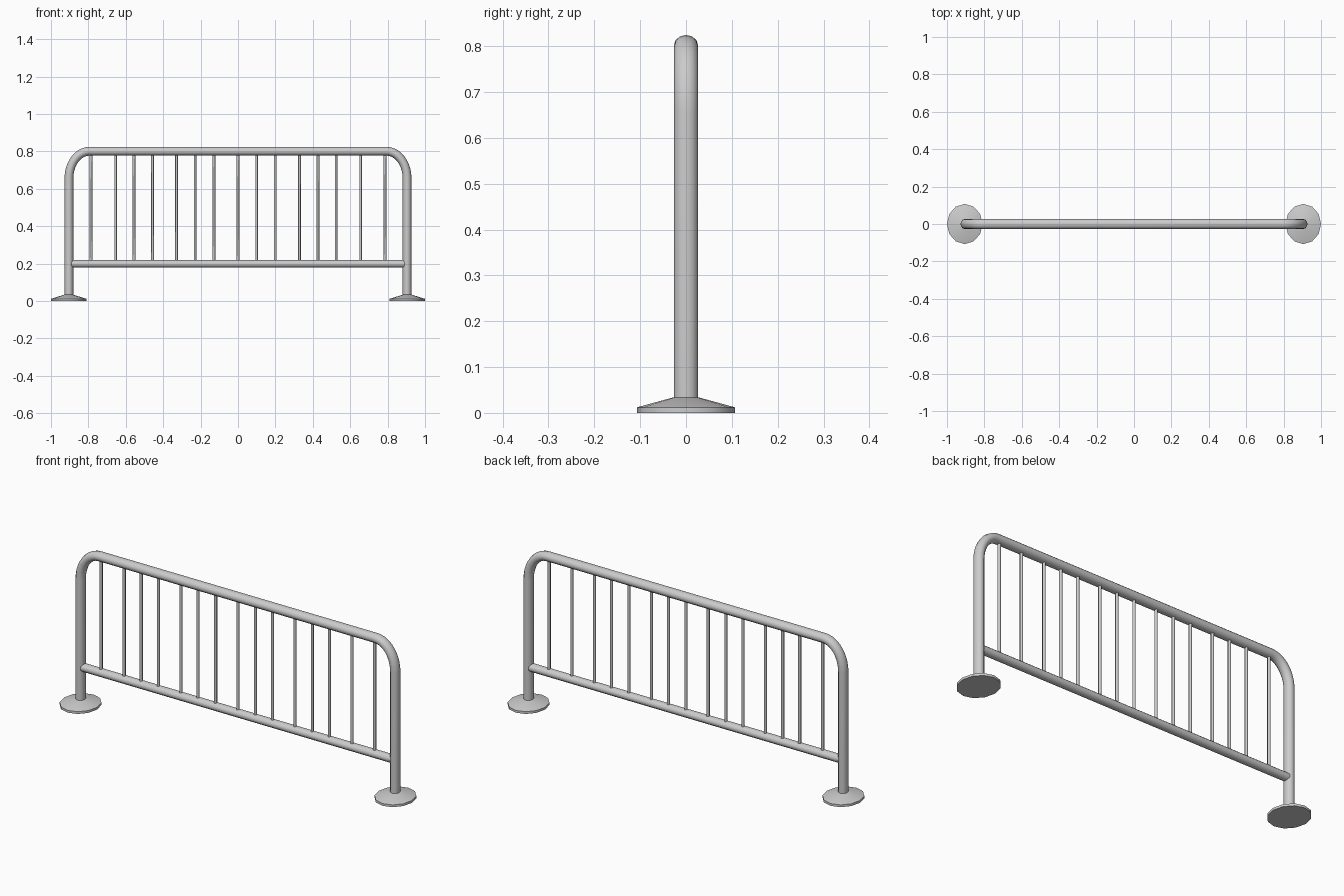
import bpy, bmesh, math

if "Cube" in bpy.data.objects:
    bpy.data.objects.remove(bpy.data.objects["Cube"])

DEPTH = 1.13          # all round parts are slightly deeper than wide
POST_X, TOP_Z = 0.904, 0.801


def finish(obj, angle=40):
    bpy.ops.object.select_all(action='DESELECT')
    obj.select_set(True)
    bpy.context.view_layer.objects.active = obj
    bpy.ops.object.shade_smooth_by_angle(angle=math.radians(angle))


def tube(name, points, radius, resolution):
    """Round capped tube following a polyline in the XZ plane."""
    cu = bpy.data.curves.new(name, 'CURVE')
    cu.dimensions = '3D'
    cu.bevel_depth = radius
    cu.bevel_resolution = resolution
    cu.use_fill_caps = True
    sp = cu.splines.new('POLY')
    sp.points.add(len(points) - 1)
    for p, (x, z) in zip(sp.points, points):
        p.co = (x, 0, z, 1)
    sp.use_smooth = True
    obj = bpy.data.objects.new(name, cu)
    obj.scale.y = DEPTH
    bpy.context.collection.objects.link(obj)
    return obj


def lathe(name, x, profile, sides):
    """Solid turned about a vertical axis from (radius, z) points."""
    bm = bmesh.new()
    rings = []
    for r, z in profile:
        rings.append([bm.verts.new((r * math.cos(2 * math.pi * i / sides),
                                    r * math.sin(2 * math.pi * i / sides), z))
                      for i in range(sides)])
    for a, b in zip(rings, rings[1:]):
        for i in range(sides):
            j = (i + 1) % sides
            bm.faces.new((a[i], a[j], b[j], b[i]))
    bm.faces.new(rings[0][::-1])
    bm.faces.new(rings[-1])
    me = bpy.data.meshes.new(name)
    bm.to_mesh(me)
    bm.free()
    obj = bpy.data.objects.new(name, me)
    obj.location.x = x
    obj.scale.y = DEPTH
    bpy.context.collection.objects.link(obj)
    finish(obj)


# Hoop frame: post, rounded corner, top rail, mirrored down the other side
bend_x, bend_z, steps = 0.11, 0.145, 10
left = [(-POST_X, 0.015)]
for i in range(steps + 1):
    a = math.pi / 2 * i / steps
    left.append((-POST_X + bend_x * (1 - math.cos(a)),
                 TOP_Z - bend_z * (1 - math.sin(a))))
tube("hoop_frame", left + [(-x, z) for x, z in reversed(left)], 0.0235, 4)

# Lower rail
tube("lower_rail", [(-0.89, 0.199), (0.89, 0.199)], 0.0205, 4)

# Upright bars, unevenly spaced
bars = [-0.786, -0.654, -0.556, -0.457, -0.328, -0.229, -0.128, 0.0,
        0.10, 0.199, 0.328, 0.427, 0.525, 0.656, 0.786]
for n, x in enumerate(bars, 1):
    tube(f"upright_bar_{n:02d}", [(x, 0.199), (x, TOP_Z - 0.005)], 0.0075, 1)

# Conical base plates
for side, s in (("left", -1), ("right", 1)):
    lathe(f"{side}_base_plate", s * 0.905,
          [(0.095, 0.0), (0.095, 0.012), (0.024, 0.034)], 12)
